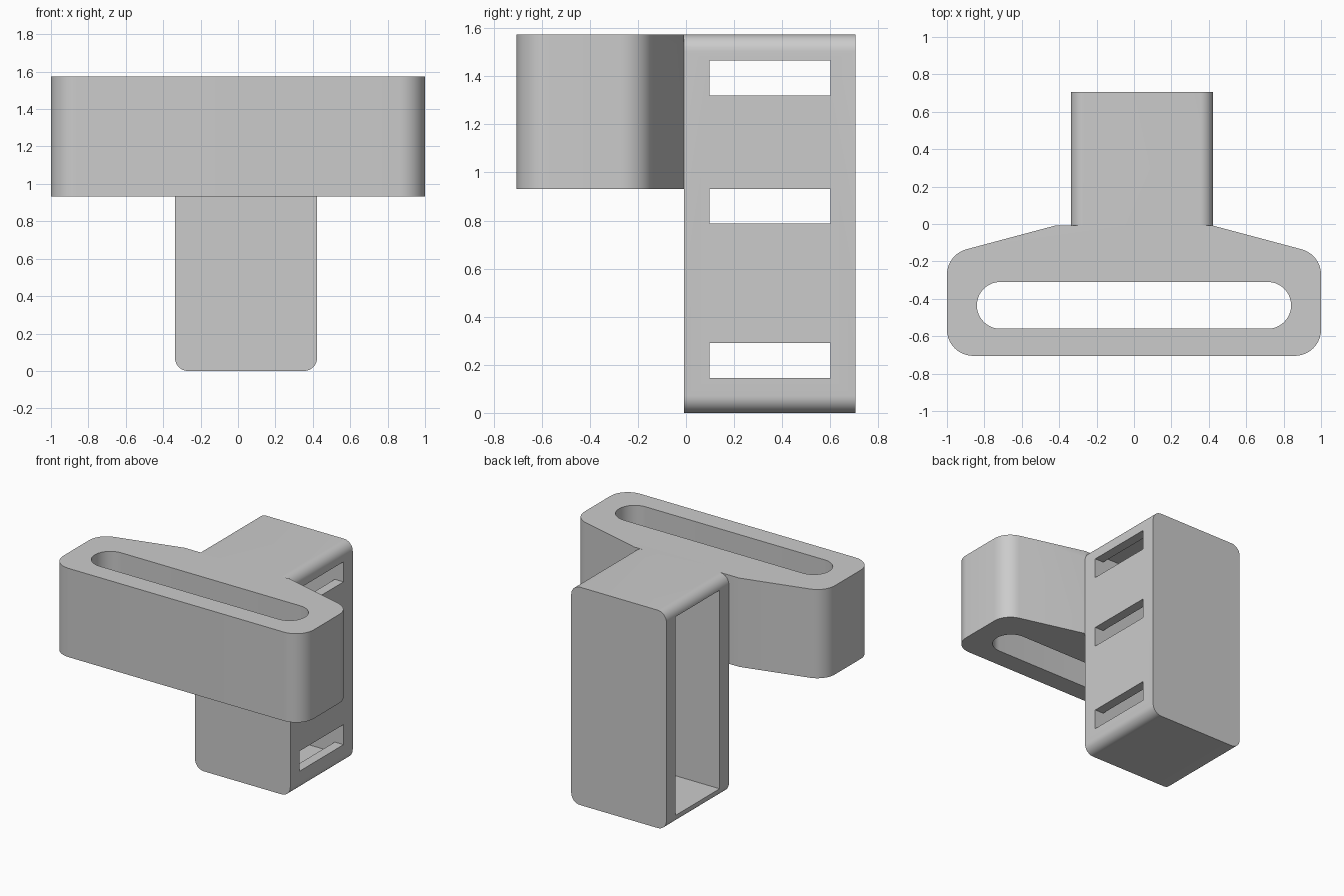
import bpy, bmesh, math
from mathutils import Vector

if "Cube" in bpy.data.objects:
    bpy.data.objects.remove(bpy.data.objects["Cube"])

grey = bpy.data.materials.new("light grey")
grey.diffuse_color = (0.6, 0.6, 0.6, 1)
grey.use_nodes = True
grey.node_tree.nodes["Principled BSDF"].inputs["Base Color"].default_value = grey.diffuse_color


def rounded(corners, segs=10):
    """Outline with filleted corners, each given as (u, v, radius)."""
    pts = []
    for i, (u, v, r) in enumerate(corners):
        p = Vector((u, v))
        if r == 0:
            pts.append(p)
            continue
        a = (Vector(corners[i - 1][:2]) - p).normalized()
        b = (Vector(corners[(i + 1) % len(corners)][:2]) - p).normalized()
        half = a.angle(b) / 2
        centre = p + (a + b).normalized() * (r / math.sin(half))
        start = p + a * (r / math.tan(half)) - centre
        end = p + b * (r / math.tan(half)) - centre
        total = start.angle_signed(end)
        a0 = math.atan2(start.y, start.x)
        for k in range(segs + 1):
            t = a0 - total * k / segs
            pts.append(centre + r * Vector((math.cos(t), math.sin(t))))
    return pts


def prism(name, outline, lo, hi, axis):
    """Extrude an outline along z (outline in x, y) or y (outline in x, z)."""
    bm = bmesh.new()
    place = (lambda p, d: (p.x, p.y, d)) if axis == "z" else (lambda p, d: (p.x, d, p.y))
    face = bm.faces.new([bm.verts.new(place(p, lo)) for p in outline])
    move = Vector((0, 0, hi - lo)) if axis == "z" else Vector((0, hi - lo, 0))
    new = bmesh.ops.extrude_face_region(bm, geom=[face])["geom"]
    bmesh.ops.translate(bm, vec=move, verts=[g for g in new if isinstance(g, bmesh.types.BMVert)])
    bmesh.ops.recalc_face_normals(bm, faces=bm.faces)
    mesh = bpy.data.meshes.new(name)
    bm.to_mesh(mesh)
    bm.free()
    mesh.materials.append(grey)
    obj = bpy.data.objects.new(name, mesh)
    bpy.context.collection.objects.link(obj)
    return obj


def rect(u0, u1, v0, v1, r=0):
    return rounded([(u0, v0, r), (u1, v0, r), (u1, v1, r), (u0, v1, r)])


def combine(obj, other, operation):
    mod = obj.modifiers.new(operation, "BOOLEAN")
    mod.operation, mod.object, mod.solver = operation, other, "EXACT"
    bpy.context.view_layer.objects.active = obj
    bpy.ops.object.modifier_apply(modifier=mod.name)
    bpy.data.objects.remove(other)


JOIN, TOP = -0.008, 1.573

# Upright sleeve with rounded long edges
holder = prism("strap_holder", rect(-0.337, 0.423, 0, TOP, 0.07), JOIN, 0.705, "y")

# Front loop: tapered plate with rounded corners
side = [(0.42, JOIN, 0), (1, -0.163, 0.14), (1, -0.705, 0.14)]
outline = side + [(-x, y, r) for x, y, r in reversed(side)]
plate = prism("loop_plate", rounded(outline), 0.932, TOP, "z")
combine(holder, plate, "UNION")

# Long slot with round ends through the loop
slot = prism("loop_slot", rect(-0.84, 0.84, -0.56, -0.31, 0.1249), 0.8, 1.7, "z")
combine(holder, slot, "DIFFERENCE")

# Pocket open on the left side
pocket = prism("pocket", rect(-0.5, 0.353, 0.07, TOP - 0.07), 0.098, 0.6, "y")
combine(holder, pocket, "DIFFERENCE")

# Three windows in the right wall
for z in (0.145, 0.787, 1.32):
    window = prism("window", rect(0.2, 0.6, z, z + 0.145), 0.098, 0.6, "y")
    combine(holder, window, "DIFFERENCE")

holder.select_set(True)
bpy.context.view_layer.objects.active = holder
bpy.ops.object.shade_smooth_by_angle(angle=math.radians(30))
